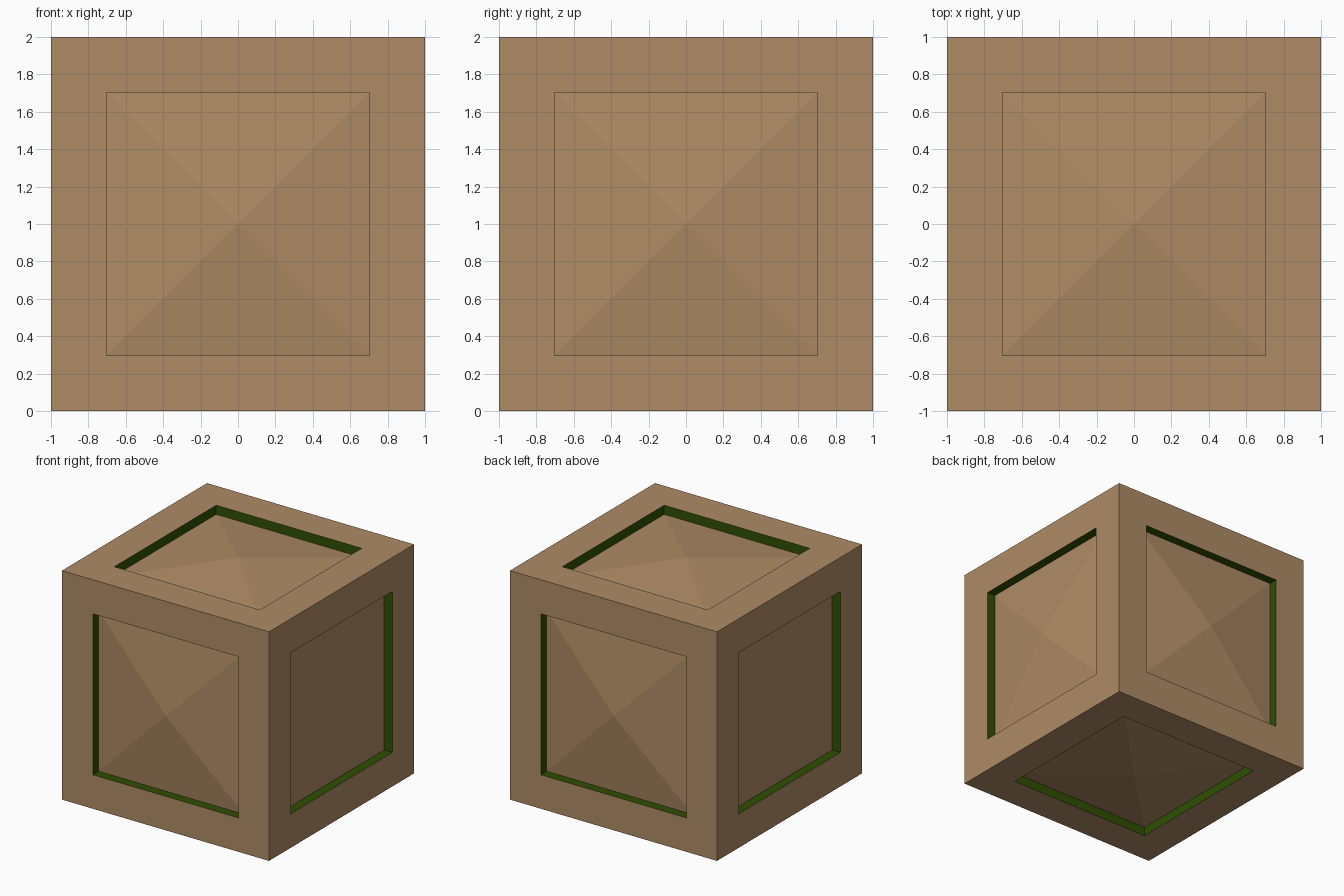
import bpy, bmesh
from mathutils import Vector

if "Cube" in bpy.data.objects:
    bpy.data.objects.remove(bpy.data.objects["Cube"])

HALF = 1.0    # half the crate's side
PANEL = 0.703  # half the width of each recessed panel
DEPTH = 0.08  # depth of the recess at the panel's rim


def material(name, color):
    m = bpy.data.materials.new(name)
    m.diffuse_color = (*color, 1)
    m.use_nodes = True
    m.node_tree.nodes["Principled BSDF"].inputs["Base Color"].default_value = m.diffuse_color
    return m


# Crate block
bm = bmesh.new()
bmesh.ops.create_cube(bm, size=2 * HALF)
panels = list(bm.faces)

# Frame borders, with the panel corners set to exact size
bmesh.ops.inset_individual(bm, faces=panels, thickness=0.2, depth=0)
for panel in panels:
    center = panel.calc_center_median()
    for v in panel.verts:
        offset = v.co - center
        v.co = center + Vector([PANEL * (1 if c > 0 else -1) if abs(c) > 0.1 else 0
                                for c in offset])

# Recessed panels with green side walls
bm.normal_update()
caps = bmesh.ops.extrude_discrete_faces(bm, faces=panels)["faces"]
for cap in caps:
    cap.normal_update()
    shift = cap.normal * -DEPTH
    for edge in cap.edges:
        for face in edge.link_faces:
            if face is not cap:
                face.material_index = 1
    for v in cap.verts:
        v.co += shift

# Shallow pyramids whose tips are level with the frame
tips = bmesh.ops.poke(bm, faces=caps)["verts"]
for v in tips:
    v.co = v.co.normalized() * HALF

# Stand the crate on the floor
bmesh.ops.translate(bm, verts=bm.verts, vec=Vector((0, 0, HALF)))
bm.normal_update()

mesh = bpy.data.meshes.new("crate")
bm.to_mesh(mesh)
bm.free()
mesh.materials.append(material("brown wood", (0.430, 0.260, 0.130)))
mesh.materials.append(material("dark green", (0.028, 0.076, 0.001)))
crate = bpy.data.objects.new("crate", mesh)
bpy.context.collection.objects.link(crate)
